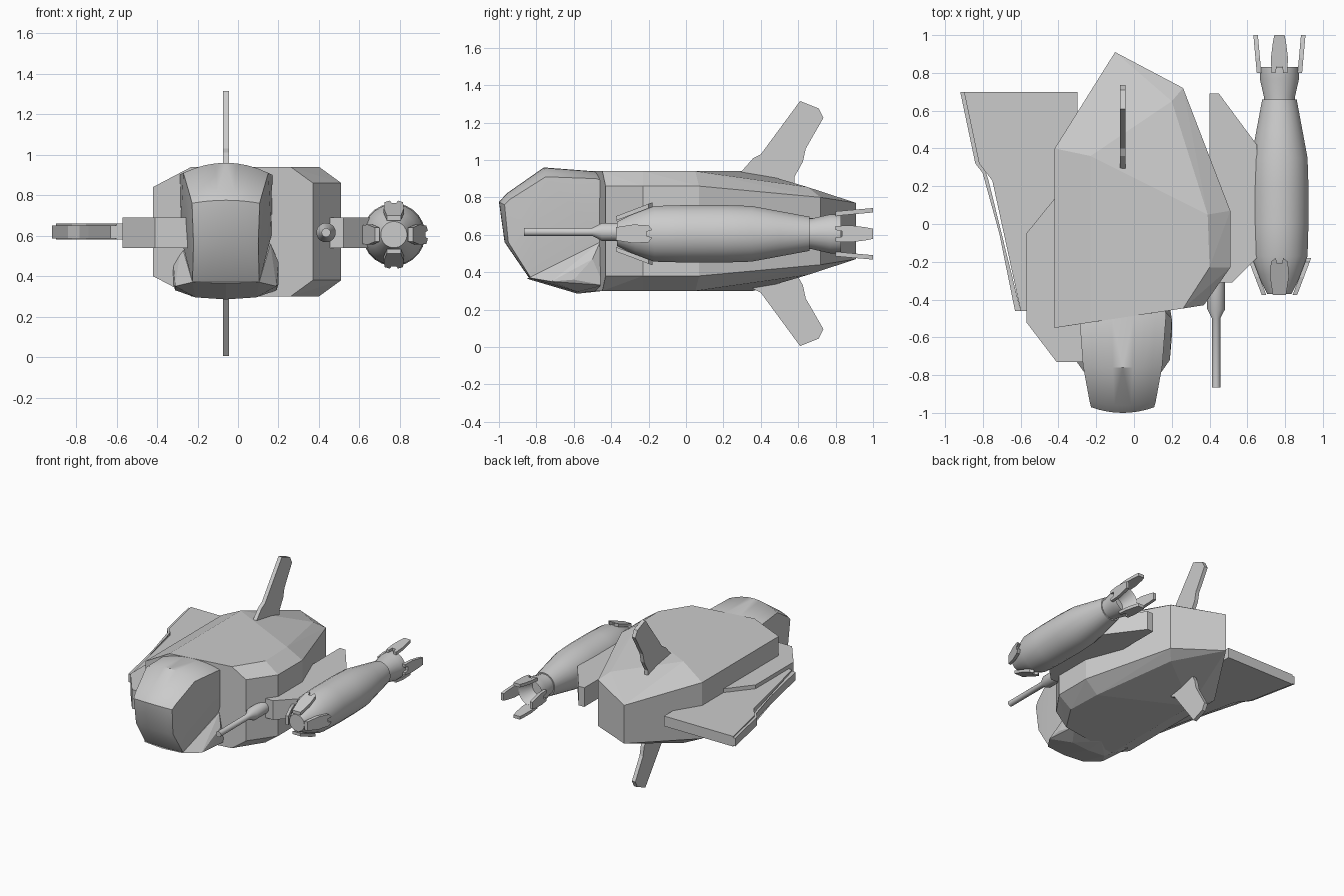
import bpy, bmesh, math
from mathutils import Vector, Matrix

cube = bpy.data.objects.get("Cube")
if cube:
    bpy.data.objects.remove(cube, do_unlink=True)

grey = bpy.data.materials.new("hull_grey")
grey.use_nodes = True
grey.diffuse_color = (0.6, 0.6, 0.6, 1)
grey.node_tree.nodes["Principled BSDF"].inputs["Base Color"].default_value = (0.6, 0.6, 0.6, 1)


def finish(name, bm, smooth=None):
    bmesh.ops.recalc_face_normals(bm, faces=bm.faces)
    mesh = bpy.data.meshes.new(name)
    bm.to_mesh(mesh)
    bm.free()
    obj = bpy.data.objects.new(name, mesh)
    bpy.context.collection.objects.link(obj)
    mesh.materials.append(grey)
    if smooth:
        bpy.ops.object.select_all(action='DESELECT')
        obj.select_set(True)
        bpy.context.view_layer.objects.active = obj
        bpy.ops.object.shade_smooth_by_angle(angle=math.radians(smooth))
    return obj


def hull(name, points, smooth=None):
    bm = bmesh.new()
    for p in points:
        bm.verts.new(p)
    res = bmesh.ops.convex_hull(bm, input=bm.verts[:])
    loose = {v for v in res["geom_interior"] + res["geom_unused"] if isinstance(v, bmesh.types.BMVert)}
    bmesh.ops.delete(bm, geom=list(loose), context='VERTS')
    if not smooth:
        bmesh.ops.dissolve_limit(bm, angle_limit=math.radians(2), verts=bm.verts[:], edges=bm.edges[:])
    return finish(name, bm, smooth)


def plate(name, outline, low, high, place):
    """Prism from a 2D outline; place(u, v, w) gives the 3D point."""
    bm = bmesh.new()
    rings = [[bm.verts.new(place(u, v, w)) for u, v in outline] for w in (low, high)]
    bm.faces.new(rings[0])
    bm.faces.new(rings[1])
    n = len(outline)
    for i in range(n):
        j = (i + 1) % n
        bm.faces.new((rings[0][i], rings[0][j], rings[1][j], rings[1][i]))
    return finish(name, bm)


def lathe(name, x, z, profile, sides=24):
    """Closed turned body along y from (y, radius) pairs."""
    bm = bmesh.new()
    rings = []
    for y, r in profile:
        rings.append([bm.verts.new((x + r * math.cos(a), y, z + r * math.sin(a)))
                      for a in (math.tau * (i + 0.5) / sides for i in range(sides))])
    for a, b in zip(rings, rings[1:]):
        for i in range(sides):
            j = (i + 1) % sides
            bm.faces.new((a[i], a[j], b[j], b[i]))
    bm.faces.new(rings[0])
    bm.faces.new(rings[-1])
    return finish(name, bm, 30)


def flat(x, y, z):
    return (x, y, z)


# Main body: wide belt and chamfered upper deck, mirrored in height
MID = 0.62
body = [
    (-0.42, -0.55, 0.22), (-0.42, 0.40, 0.22), (-0.10, 0.91, 0.15), (0.26, 0.72, 0.18),
    (0.51, 0.07, 0.24), (0.51, -0.23, 0.24), (0.37, -0.43, 0.24),
    (-0.23, -0.521, 0.32), (-0.23, 0.36, 0.32), (0.20, 0.65, 0.235),
    (0.39, 0.05, 0.32), (0.40, -0.23, 0.32), (0.26, -0.447, 0.32)]
hull("main_body", [(x, y, MID + s * h) for x, y, h in body for s in (-1, 1)])

# Cockpit canopy: crowned strip sections, each centre y, z, edge y, z, half width
CX = -0.06
sections = [(-0.42, 0.93, -0.42, 0.88, 0.22), (-0.50, 0.94, -0.48, 0.90, 0.23),
            (-0.76, 0.96, -0.75, 0.91, 0.21), (-0.96, 0.82, -0.94, 0.79, 0.175),
            (-1.0, 0.775, -0.97, 0.76, 0.167), (-0.97, 0.56, -0.95, 0.56, 0.16),
            (-0.84, 0.37, -0.83, 0.37, 0.165)]
canopy = []
for cy, cz, ey, ez, w in sections:
    for i in range(-4, 5):
        t = i / 4
        k = t * t
        canopy.append((CX + w * t, cy + (ey - cy) * k, cz + (ez - cz) * k))
for s in (-1, 1):
    canopy += [(CX + s * 0.225, -0.46, 0.60), (CX + s * 0.15, -0.44, 0.33)]
hull("cockpit_canopy", canopy, 38)

# Chin fairing below the canopy
chin = [(0, -0.58, 0.285), (0, -0.85, 0.365), (0, -0.44, 0.30)]
for s in (-1, 1):
    chin += [(s * x, y, z) for x, y, z in (
        (0.165, -0.84, 0.37), (0.25, -0.72, 0.35), (0.26, -0.50, 0.47), (0.22, -0.46, 0.56),
        (0.25, -0.44, 0.33), (0.15, -0.58, 0.295), (0.26, -0.60, 0.36))]
hull("chin_fairing", [(CX + x, y, z) for x, y, z in chin])

# Right side sponson and swept wing
plate("side_sponson", [(-0.57, -0.05), (-0.40, 0.16), (-0.2, 0.16), (-0.2, -0.73),
                       (-0.41, -0.73), (-0.57, -0.52)], 0.54, 0.69, flat)
wing = [(-0.30, 0.70), (-0.90, 0.70), (-0.82, 0.32), (-0.75, 0.23),
        (-0.60, -0.46), (-0.45, -0.46), (-0.30, 0)]
plate("swept_wing", wing, 0.58, 0.66, flat)
edge = [(-0.90, 0.70), (-0.92, 0.70), (-0.84, 0.32), (-0.77, 0.23), (-0.63, -0.46), (-0.60, -0.46)]
plate("wing_edge", edge, 0.587, 0.65, flat)

# Left engine pylon
plate("engine_pylon", [(0.40, 0.69), (0.45, 0.69), (0.65, 0.42), (0.65, -0.18),
                       (0.52, -0.31), (0.40, -0.31)], 0.54, 0.69, flat)

# Upper and lower tail fins
fin = [(0.28, 0.92), (0.36, 1.01), (0.40, 1.03), (0.61, 1.315), (0.71, 1.275), (0.735, 1.225),
       (0.64, 1.06), (0.625, 0.99), (0.58, 0.91), (0.58, 0.84), (0.38, 0.84)]
for name, s in (("upper_fin", 1), ("lower_fin", -1)):
    plate(name, fin, CX - 0.015, CX + 0.015, lambda u, v, w: (w, u, 0.66 + s * (v - 0.66)))

# Gun
lathe("gun", 0.435, 0.615, [(-0.865, 0.022), (-0.50, 0.022), (-0.45, 0.048), (-0.28, 0.048)])

# Engine body and nozzle
EX, EZ = 0.77, 0.605
lathe("engine_body", EX, EZ, [(-0.37, 0.065), (-0.27, 0.115), (-0.17, 0.15), (0.0, 0.155),
                              (0.20, 0.155), (0.35, 0.15), (0.50, 0.122), (0.66, 0.092)])
lathe("engine_nozzle", EX, EZ, [(0.64, 0.085), (0.67, 0.082), (0.77, 0.105), (0.83, 0.105),
                                (0.81, 0.09), (0.72, 0.06)])

# Intake and exhaust petals around the engine: outline is (along y, across)
intake = [(-0.375, 0.035), (-0.28, 0.05), (-0.20, 0.045), (-0.18, 0.02), (-0.21, 0.012)]
exhaust = [(0.835, 0.015), (0.80, 0.02), (0.80, 0.042), (0.88, 0.045), (0.96, 0.035), (1.0, 0.027)]


def petals(label, half, radius):
    outline = half + [(y, -a) for y, a in reversed(half)]
    for i in range(4):
        turn = Matrix.Rotation(i * math.pi / 2, 3, 'Y')
        plate(f"{label}_petal_{i + 1}", outline, -0.012, 0.012,
              lambda y, a, w: Vector((EX, y, EZ)) + turn @ Vector((a, 0, radius(y) + w)))


petals("intake", intake, lambda y: 0.082 + (y + 0.375) * 0.38)
petals("exhaust", exhaust, lambda y: 0.108 + (y - 0.80) * 0.09)
